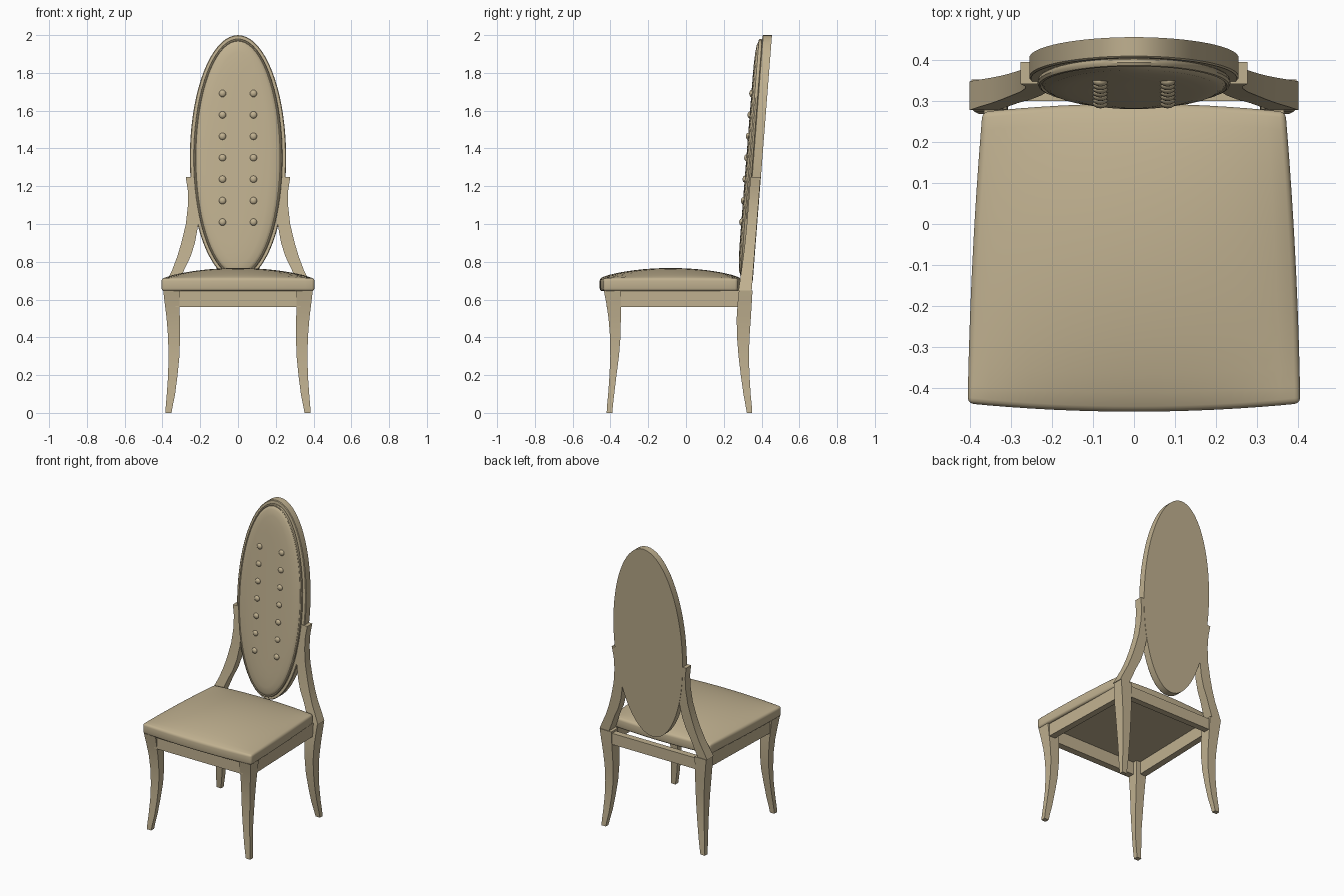
import bpy, bmesh, math
from mathutils import Vector

cube = bpy.data.objects.get("Cube")
if cube:
    bpy.data.objects.remove(cube, do_unlink=True)

tan = bpy.data.materials.new("warm_tan")
tan.use_nodes = True
tan.diffuse_color = (0.53, 0.44, 0.28, 1)
tan.node_tree.nodes["Principled BSDF"].inputs["Base Color"].default_value = tan.diffuse_color


def back_y(z):
    """Rear plane of the leaning backrest."""
    return 0.455 - 0.078 * (2 - z)


def finish(name, bm, mirror=False, angle=35):
    bmesh.ops.recalc_face_normals(bm, faces=bm.faces[:])
    mesh = bpy.data.meshes.new(name)
    bm.to_mesh(mesh)
    bm.free()
    mesh.materials.append(tan)
    obj = bpy.data.objects.new(name, mesh)
    bpy.context.collection.objects.link(obj)
    bpy.ops.object.select_all(action='DESELECT')
    obj.select_set(True)
    bpy.context.view_layer.objects.active = obj
    bpy.ops.object.shade_smooth_by_angle(angle=math.radians(angle))
    if mirror:
        obj.modifiers.new("Mirror", 'MIRROR')
    return obj


def loft(name, rings, mirror=False):
    """Skin a list of closed rings and cap both ends."""
    bm = bmesh.new()
    loops = [[bm.verts.new(p) for p in ring] for ring in rings]
    n = len(loops[0])
    for a, b in zip(loops, loops[1:]):
        for i in range(n):
            j = (i + 1) % n
            bm.faces.new((a[i], a[j], b[j], b[i]))
    bm.faces.new(loops[0])
    bm.faces.new(loops[-1])
    return finish(name, bm, mirror)


def rect(x0, x1, y0, y1, z):
    return [(x0, y0, z), (x1, y0, z), (x1, y1, z), (x0, y1, z)]


def box(name, x0, x1, y0, y1, z0, z1):
    return loft(name, [rect(x0, x1, y0, y1, z) for z in (z0, z1)])


# Curved legs: height, inner x, outer x, front y, rear y
front_leg = [(0, .352, .385, -.42, -.39), (.04, .345, .382, -.418, -.387),
             (.1, .333, .377, -.412, -.38), (.2, .32, .37, -.405, -.368),
             (.3, .31, .368, -.401, -.355), (.4, .307, .37, -.402, -.347),
             (.5, .308, .378, -.41, -.345), (.58, .31, .388, -.422, -.345),
             (.648, .31, .396, -.435, -.345)]
loft("front_legs", [rect(a, b, c, d, z) for z, a, b, c, d in front_leg], True)

rear_y = [(.322, .35), (.315, .348), (.304, .342), (.29, .336), (.278, .333),
          (.27, .336), (.268, .343), (.273, .348), (.28, .352)]
loft("back_legs", [rect(max(a, .305), b, c, d, z)
                   for (z, a, b, _, _), (c, d) in zip(front_leg, rear_y)], True)

# Sweeping posts that hold the oval: height, inner x, outer x, depth
post = [(.648, .33, .4, .072), (.7, .308, .376, .068), (.76, .284, .347, .064),
        (.83, .25, .321, .06), (.9, .228, .3, .057), (1, .21, .276, .055),
        (1.1, .21, .265, .055), (1.18, .22, .266, .055), (1.25, .235, .277, .055)]
loft("back_posts", [rect(a, b, back_y(z) - d, back_y(z) - .002, z)
                    for z, a, b, d in post], True)

# Seat rails
box("front_rail", -.33, .33, -.42, -.375, .56, .648)
box("rear_rail", -.33, .33, .3, .342, .56, .635)
side = [(.34, .385, -.37), (.325, .365, .29)]
loft("side_rails", [[(a, y, .56), (b, y, .56), (b, y, .648), (a, y, .648)]
                    for a, b, y in side], True)

# Domed, tapered seat cushion
bm = bmesh.new()
bmesh.ops.create_grid(bm, x_segments=16, y_segments=16, size=1)
top = bm.faces[:]
low = bmesh.ops.extrude_face_region(bm, geom=top)["geom"]
low_verts = {g for g in low if isinstance(g, bmesh.types.BMVert)}
for v in bm.verts:
    u, w = v.co.x, v.co.y
    t = (w + 1) / 2
    half = .405 - .012 * t - .024 * t * t
    y = -.437 + .71 * t + w * .02 * (1 - u * u)
    crown = .713 + .054 * (1 - u * u) ** .8 * (1 - w * w) ** .8
    v.co = Vector((u * half, y, .645 if v in low_verts else crown))
bmesh.ops.recalc_face_normals(bm, faces=bm.faces[:])
bm.normal_update()
rim = [e for e in bm.edges if e.calc_face_angle(0) > math.radians(45)]
bmesh.ops.bevel(bm, geom=rim, offset=.014, segments=3, profile=.5, affect='EDGES')
finish("seat_cushion", bm, angle=50)


# Oval backrest pieces, as inset and depth steps of a leaning ellipse
def oval(name, steps, segments=72):
    rings = []
    for inset, depth in steps:
        ring = []
        for i in range(segments):
            a = math.tau * i / segments
            z = 1.35 + (.65 - inset) * math.sin(a)
            ring.append(((.255 - inset) * math.cos(a), back_y(z) - depth, z))
        rings.append(ring)
    return loft(name, rings)


oval("oval_frame", [(0, 0), (0, .046), (.004, .05), (.03, .05)])
oval("back_cushion", [(.03, .045), (.022, .052), (.02, .06), (.023, .067),
                      (.028, .069), (.032, .066), (.036, .07), (.05, .076),
                      (.09, .081), (.15, .084), (.22, .085)])

# Two columns of tufting buttons
bm = bmesh.new()
for i in range(7):
    z = 1.01 + i * .1135
    made = bmesh.ops.create_uvsphere(bm, u_segments=14, v_segments=8, radius=.019)
    for v in made["verts"]:
        v.co = Vector((v.co.x + .082, v.co.y * .7 + back_y(z) - .083, v.co.z + z))
finish("back_buttons", bm, True, 60)
